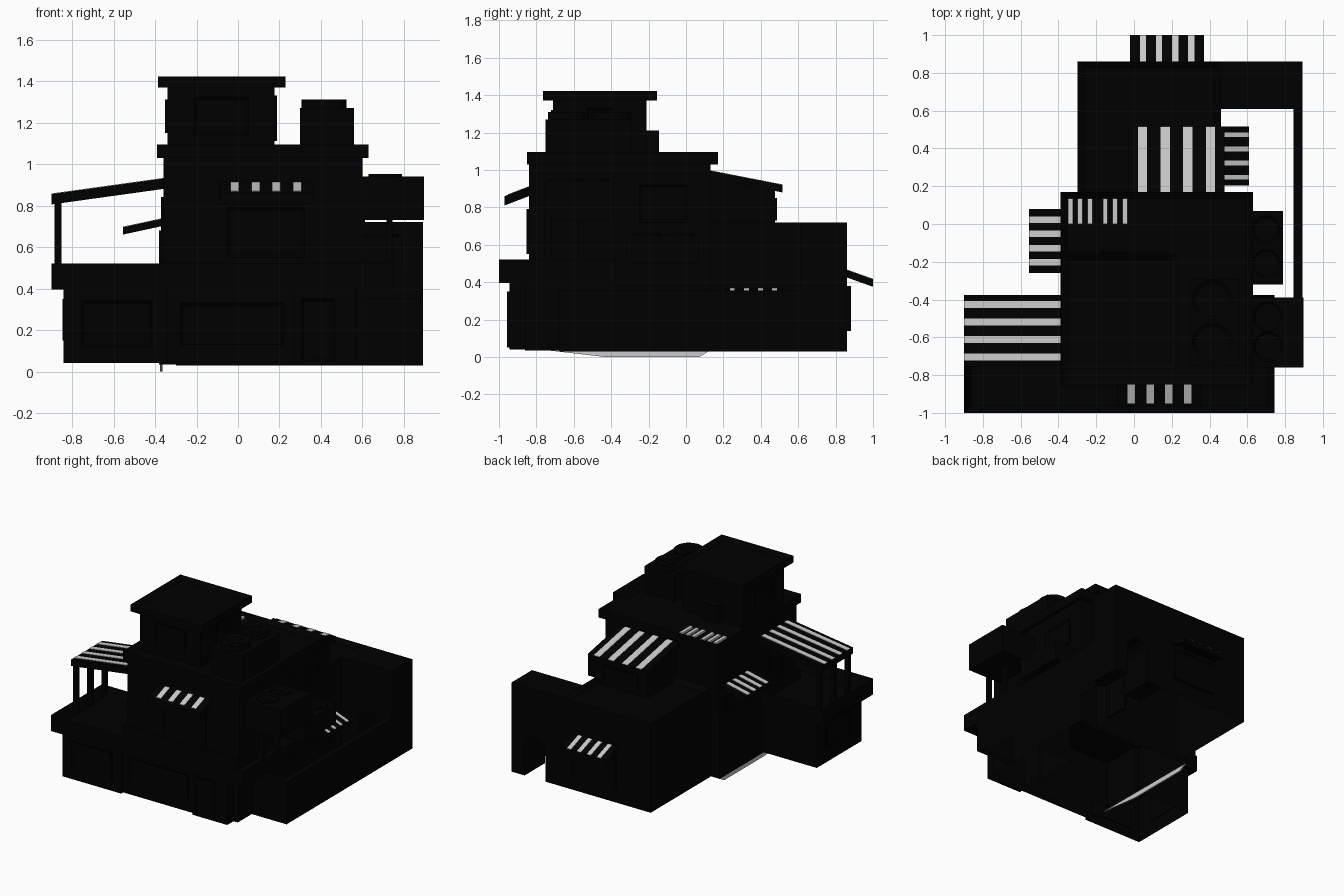
import bpy, bmesh, math
from mathutils import Matrix, Vector

if "Cube" in bpy.data.objects:
    bpy.data.objects.remove(bpy.data.objects["Cube"])


def material(name, v):
    m = bpy.data.materials.new(name)
    m.diffuse_color = (v, v, v, 1)
    m.use_nodes = True
    m.node_tree.nodes["Principled BSDF"].inputs["Base Color"].default_value = m.diffuse_color
    return m


DARK, LIGHT = material("dark", 0.0), material("light", 0.75)


def finish(bm, name, mat=DARK, matrix=None):
    bmesh.ops.recalc_face_normals(bm, faces=bm.faces)
    if matrix:
        bm.transform(matrix)
    me = bpy.data.meshes.new(name)
    bm.to_mesh(me)
    bm.free()
    me.materials.append(mat)
    ob = bpy.data.objects.new(name, me)
    bpy.context.collection.objects.link(ob)
    return ob


def prism(name, pts, ext, mat=DARK, rim=0, depth=0, open_bottom=False, matrix=None):
    """Extrude a polygon along ext; optionally sink an inset into the far cap."""
    bm = bmesh.new()
    base = bm.faces.new([bm.verts.new(p) for p in pts])
    ext = Vector(ext)
    top = bmesh.ops.extrude_face_region(bm, geom=[base], use_keep_orig=True)["geom"]
    bmesh.ops.translate(bm, verts=[g for g in top if isinstance(g, bmesh.types.BMVert)], vec=ext)
    cap = [g for g in top if isinstance(g, bmesh.types.BMFace)][0]
    bmesh.ops.recalc_face_normals(bm, faces=bm.faces)
    if rim:
        bmesh.ops.inset_region(bm, faces=[cap], thickness=rim, use_even_offset=True)
        bmesh.ops.translate(bm, verts=cap.verts, vec=-ext.normalized() * depth)
    bmesh.ops.recalc_face_normals(bm, faces=bm.faces)
    if open_bottom:
        bmesh.ops.delete(bm, geom=[base], context='FACES_ONLY')
    return finish(bm, name, mat, matrix)


def box(name, x0, x1, y0, y1, z0, z1, mat=DARK, **kw):
    pts = [(x0, y0, z0), (x1, y0, z0), (x1, y1, z0), (x0, y1, z0)]
    return prism(name, pts, (0, 0, z1 - z0), mat, **kw)


def place(x, y, z, deg):
    # local -y points out of the wall; 0 front, 90 right, 180 back, -90 left
    return Matrix.Translation((x, y, z)) @ Matrix.Rotation(math.radians(deg), 4, 'Z')


def window(name, x, y, z, w, h, deg, out=0.012):
    a, b = w / 2, h / 2
    pts = [(-a, 0.01, -b), (a, 0.01, -b), (a, 0.01, b), (-a, 0.01, b)]
    prism(name, pts, (0, -out - 0.01, 0), rim=0.012, depth=0.01, matrix=place(x, y, z, deg))


def awning(name, x, y, z, w, length, drop, deg, white, pitch, thick=0.035, reach=1.0):
    m = place(x, y, z, deg)

    def slab(n, x0, x1, ln, t, up, mat):
        d = drop * ln / length
        pts = [(x0, 0, up), (x0, -ln, up - d), (x0, -ln, up - d - t), (x0, 0, up - t)]
        prism(n, pts, (x1 - x0, 0, 0), mat, matrix=m)
    slab(name, -w / 2, w / 2, length, thick, 0, DARK)
    for i in range(4):
        c = (i - 1.5) * pitch
        slab(name + "_stripe", c - white / 2, c + white / 2, length * reach, 0.003, 0.003, LIGHT)


def fan(name, x, y, z, r):
    bm = bmesh.new()
    bmesh.ops.create_cone(bm, cap_ends=True, segments=16, radius1=r, radius2=r, depth=0.045)
    bm.normal_update()
    top = [f for f in bm.faces if f.normal.z > 0.9]
    bmesh.ops.inset_region(bm, faces=top, thickness=r * 0.18)
    bmesh.ops.translate(bm, verts=top[0].verts, vec=(0, 0, -0.015))
    bmesh.ops.create_cone(bm, cap_ends=True, segments=12, radius1=r * 0.3, radius2=r * 0.3,
                          depth=0.03)
    for i in range(4):
        rot = Matrix.Rotation(i * math.pi / 2, 4, 'Z')
        bmesh.ops.create_cube(bm, size=1, matrix=rot @ Matrix.Translation((r * 0.5, 0, 0.01))
                              @ Matrix.Diagonal((r * 0.7, r * 0.25, 0.008, 1)))
    finish(bm, name, DARK, Matrix.Translation((x, y, z)))


# ground floor: left bay, recessed shop front, door bay
box("left_bay", -0.84, -0.34, -0.945, -0.40, 0.04, 0.41, open_bottom=True)
box("shop_front", -0.36, 0.30, -0.92, -0.7, 0.04, 0.41, open_bottom=True)
box("door_bay", 0.27, 0.57, -0.945, -0.38, 0.04, 0.41, open_bottom=True)
box("main_ground_floor", -0.38, 0.60, -0.86, 0.13, 0.035, 0.52, open_bottom=True)
prism("foundation_skirt", [(-0.375, -0.78, 0.04), (-0.375, -0.43, 0), (-0.375, 0.07, 0),
                           (-0.375, 0.13, 0.035)], (0.01, 0, 0), LIGHT)
# terrace with parapet
box("terrace", -0.90, 0.745, -1.0, -0.375, 0.395, 0.52, rim=0.04, depth=0.08)
# upper storey, roof and tower
box("main_upper_floor", -0.36, 0.60, -0.84, 0.13, 0.45, 1.04)
box("main_roof", -0.39, 0.63, -0.85, 0.17, 1.03, 1.095, rim=0.035, depth=0.03)
box("tower", -0.34, 0.175, -0.71, -0.21, 1.05, 1.38)
box("tower_roof", -0.385, 0.23, -0.765, -0.155, 1.37, 1.422, rim=0.035, depth=0.025)
box("tower_vent_box", -0.17, -0.03, -0.22, -0.145, 1.07, 1.21, rim=0.015, depth=0.01)

# rear annex with parapet, and arched gate block
box("rear_annex", -0.30, 0.46, 0.13, 0.86, 0.03, 0.72, rim=0.035, depth=0.03, open_bottom=True)
arch = [(0.69 + 0.09 * math.cos(a), 0.61, 0.26 + 0.09 * math.sin(a))
        for a in [math.pi * i / 8 for i in range(9)]]
prism("gate_block", [(0.892, 0.61, 0.72), (0.892, 0.61, 0.03), (0.78, 0.61, 0.03)] + arch +
      [(0.60, 0.61, 0.03), (0.46, 0.61, 0.03), (0.46, 0.61, 0.72)], (0, 0.25, 0))
box("rear_upper_room", 0.0, 0.45, 0.13, 0.475, 0.69, 0.90)
prism("rear_room_gable", [(0.0, 0.13, 0.89), (0.0, 0.475, 0.89), (0.0, 0.13, 0.97)], (0.45, 0, 0))

# courtyard wall
box("courtyard_wall", 0.845, 0.892, -0.68, 0.62, 0.03, 0.355, open_bottom=True)
box("courtyard_front_wall", 0.56, 0.89, -0.68, -0.64, 0.03, 0.355, open_bottom=True)

# hanging machine box, side unit and roof unit with fans
box("hanging_unit", 0.60, 0.897, -0.76, -0.39, 0.73, 0.94)
for y in (-0.65, -0.49):
    fan("hanging_unit_fan", 0.71, y, 0.93, 0.08)
for y in (-0.74, -0.56):
    box("hanging_unit_post", 0.715, 0.745, y - 0.015, y + 0.015, 0.45, 0.74)
box("side_unit", 0.60, 0.79, -0.32, 0.07, 0.50, 0.65)
for y in (-0.21, -0.03):
    fan("side_unit_fan", 0.70, y, 0.64, 0.075)
box("roof_unit", 0.30, 0.56, -0.75, -0.29, 1.06, 1.27)
for y in (-0.63, -0.40):
    fan("roof_unit_fan", 0.415, y, 1.288, 0.108)

# striped awnings
awning("front_awning", 0.135, -0.84, 0.91, 0.45, 0.13, 0.05, 0, 0.04, 0.1, 0.05, 0.85)
awning("terrace_awning", -0.36, -0.565, 0.93, 0.38, 0.54, 0.075, -90, 0.038, 0.093, 0.05)
awning("left_awning", -0.37, -0.09, 0.735, 0.34, 0.185, 0.04, -90, 0.034, 0.075, 0.035)
awning("rear_upper_awning", 0.225, 0.13, 0.995, 0.51, 0.385, 0.075, 180, 0.05, 0.12, 0.04)
awning("rear_door_awning", 0.175, 0.86, 0.465, 0.39, 0.14, 0.05, 180, 0.034, 0.085, 0.04)
awning("courtyard_awning", 0.45, 0.36, 0.37, 0.31, 0.16, 0.06, 90, 0.026, 0.075, 0.03)
for y in (-0.74, -0.565, -0.39):
    box("terrace_awning_post", -0.885, -0.85, y - 0.015, y + 0.015, 0.43, 0.83)

# light slats on the roof
for g in (-0.285, -0.1):
    for i in (-1, 0, 1):
        c = g + i * 0.052
        box("roof_slat", c - 0.013, c + 0.013, 0.0, 0.135, 1.06, 1.08, LIGHT)

# windows and doors
window("left_bay_window", -0.585, -0.945, 0.23, 0.34, 0.22, 0)
window("shop_window", -0.03, -0.92, 0.23, 0.50, 0.20, 0)
window("front_door", 0.385, -0.945, 0.20, 0.16, 0.30, 0)
window("upper_front_window", 0.135, -0.84, 0.67, 0.37, 0.24, 0)
window("terrace_door", -0.36, -0.57, 0.66, 0.16, 0.36, -90)
window("left_window", -0.37, -0.09, 0.59, 0.26, 0.18, -90, 0.01)
window("left_bay_side_window", -0.84, -0.66, 0.25, 0.3, 0.2, -90, 0.006)
window("rear_annex_window", 0.175, 0.86, 0.26, 0.36, 0.24, 180, 0.022)
window("rear_room_window", 0.225, 0.475, 0.79, 0.3, 0.12, 180)
window("courtyard_door", 0.46, 0.36, 0.19, 0.2, 0.3, 90)
window("upper_right_window", 0.60, -0.12, 0.82, 0.26, 0.2, 90)
window("tower_front_window", -0.08, -0.71, 1.23, 0.26, 0.18, 0)
window("tower_right_door", 0.175, -0.46, 1.22, 0.14, 0.22, 90)
window("tower_left_window", -0.34, -0.46, 1.23, 0.22, 0.16, -90)
